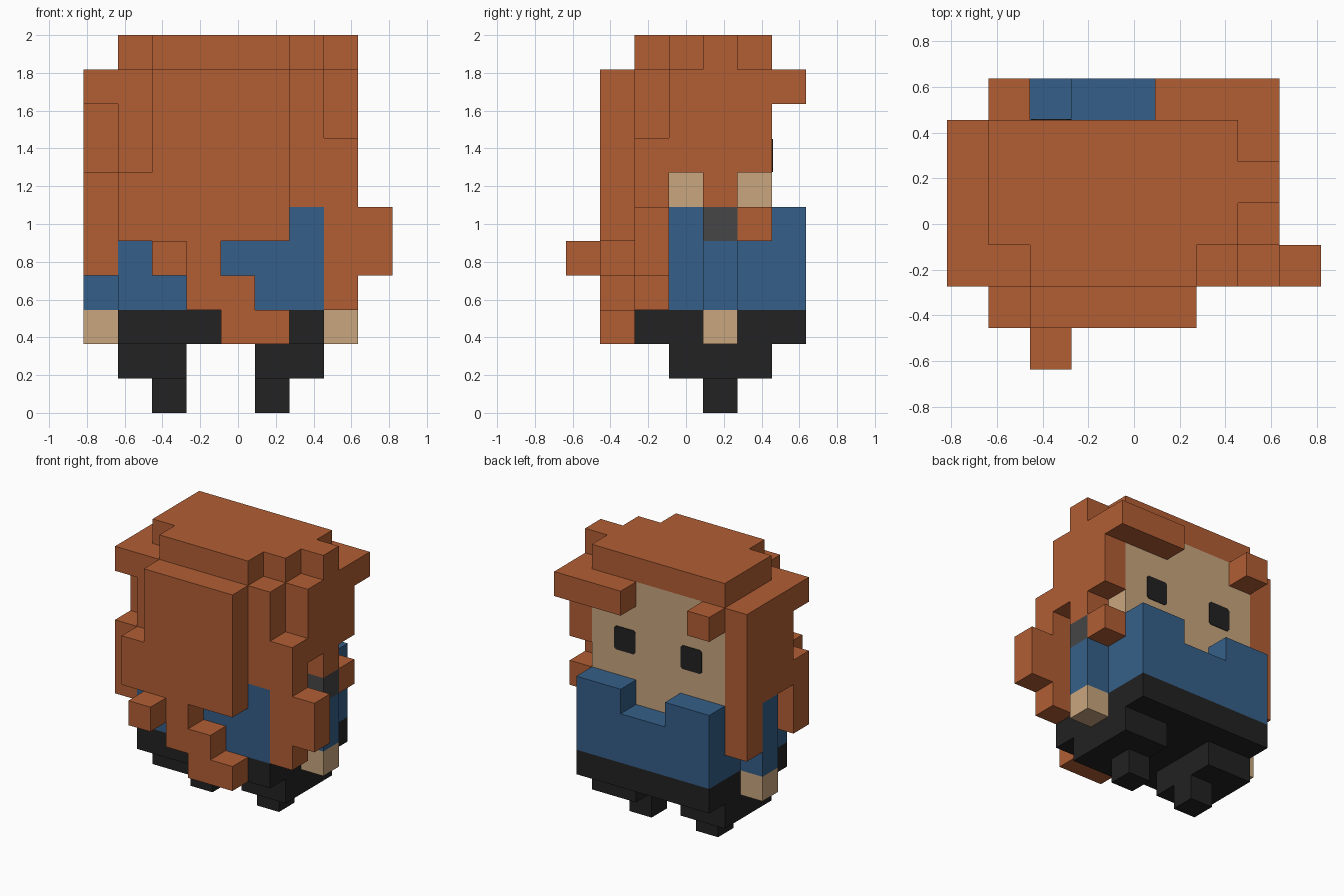
import bpy, bmesh
from itertools import product
from mathutils import Vector

if "Cube" in bpy.data.objects:
    bpy.data.objects.remove(bpy.data.objects["Cube"], do_unlink=True)

U = 2 / 11                          # edge of one building block
ORIGIN = Vector((-4.5, -3.5, 0))    # corner of the block grid


def material(name, hex_code):
    srgb = [int(hex_code[i:i + 2], 16) / 255 for i in (0, 2, 4)]
    colour = [c / 12.92 if c < 0.04 else ((c + 0.055) / 1.055) ** 2.4 for c in srgb] + [1]
    mat = bpy.data.materials.new(name)
    mat.use_nodes = True
    mat.diffuse_color = colour
    mat.node_tree.nodes["Principled BSDF"].inputs["Base Color"].default_value = colour
    return mat


GINGER = material("ginger_hair", "B25E34")
SKIN = material("skin", "C9A67F")
BLUE = material("blue_cloth", "355F89")
BLACK = material("black", "222222")
GREY = material("dark_grey", "464646")


def finish(name, bm, mat):
    bmesh.ops.recalc_face_normals(bm, faces=bm.faces)
    mesh = bpy.data.meshes.new(name)
    bm.to_mesh(mesh)
    bm.free()
    mesh.materials.append(mat)
    obj = bpy.data.objects.new(name, mesh)
    bpy.context.collection.objects.link(obj)
    return obj


def cells(box):
    x0, x1, y0, y1, z0, z1 = box
    return set(product(range(x0, x1), range(y0, y1), range(z0, z1)))


def part(name, mat, *boxes, cut=()):
    """Outer skin of a union of block ranges (x0, x1, y0, y1, z0, z1), less the cuts."""
    solid = set().union(*map(cells, boxes)).difference(*map(cells, cut))
    bm = bmesh.new()
    for cell in solid:
        for axis, side in product(range(3), (0, 1)):
            step = list(cell)
            step[axis] += 2 * side - 1
            if tuple(step) in solid:
                continue
            quad = []
            for a, b in ((0, 0), (1, 0), (1, 1), (0, 1)):
                p = Vector(cell)
                p[axis] += side
                p[(axis + 1) % 3] += a
                p[(axis + 2) % 3] += b
                quad.append(bm.verts.new((p + ORIGIN) * U))
            bm.faces.new(quad if side else quad[::-1])
    bmesh.ops.remove_doubles(bm, verts=bm.verts, dist=U / 100)
    bmesh.ops.dissolve_limit(bm, angle_limit=0.01, verts=bm.verts, edges=bm.edges)
    return finish(name, bm, mat)


# legs and feet
for side, x in (("right", 1), ("left", 5)):
    part(side + "_leg", BLACK, (x, x + 2, 3, 6, 1, 2))
part("right_foot", BLACK, (2, 3, 4, 5, 0, 1))
part("left_foot", BLACK, (5, 6, 4, 5, 0, 1))
part("trousers", BLACK, (1, 7, 2, 7, 2, 3))

# jumper with open collar, sleeves and hands
part("jumper", BLUE, (1, 7, 2, 7, 3, 6), cut=[(3, 5, 5, 7, 5, 6)])
part("right_sleeve", BLUE, (0, 1, 4, 5, 3, 6))
part("left_sleeve", BLUE, (7, 8, 4, 5, 3, 5))
part("left_shoulder_patch", GREY, (7, 8, 4, 5, 5, 6))
part("right_hand", SKIN, (0, 1, 4, 5, 2, 3))
part("left_hand", SKIN, (7, 8, 4, 5, 2, 3))

# head and neck
part("head", SKIN, (1, 7, 3, 6, 6, 10), (3, 5, 5, 6, 5, 6))

# hair: crown, back, sides and fringe
part("hair_crown", GINGER, (1, 7, 3, 6, 10, 11), (2, 6, 2, 3, 10, 11), (7, 8, 4, 5, 10, 11))
part("hair_back", GINGER, (1, 7, 2, 3, 6, 10), (2, 6, 1, 2, 5, 10), (1, 2, 1, 2, 5, 7))
part("hair_back_curl", GINGER, (3, 4, 1, 2, 3, 5), (4, 5, 1, 2, 3, 4), (4, 6, 1, 2, 2, 3))
part("hair_back_tuft", GINGER, (2, 3, 0, 1, 4, 5))
part("hair_right_side", GINGER, (0, 1, 3, 5, 6, 10), (0, 1, 5, 6, 4, 10),
     (0, 1, 2, 3, 4, 7), (0, 1, 2, 3, 9, 10))
part("hair_left_side", GINGER, (7, 8, 3, 6, 7, 10), (7, 8, 4, 5, 6, 7),
     (7, 8, 5, 6, 5, 6), (7, 8, 2, 3, 3, 8), (8, 9, 2, 3, 4, 6))
part("fringe_left", GINGER, (5, 8, 6, 7, 9, 10))
part("fringe_right", GINGER, (1, 2, 6, 7, 9, 10))


# eyes: thin plates with clipped corners
def eye(name, x):
    bm = bmesh.new()
    h, c = 0.48, 0.4
    ring = [(h, c), (c, h), (-c, h), (-h, c), (-h, -c), (-c, -h), (c, -h), (h, -c)]
    verts = [bm.verts.new((Vector((x + a, 6, 7.5 + b)) + ORIGIN) * U) for a, b in ring]
    face = bm.faces.new(verts)
    out = bmesh.ops.extrude_face_region(bm, geom=[face])["geom"]
    moved = [v for v in out if isinstance(v, bmesh.types.BMVert)]
    bmesh.ops.translate(bm, verts=moved, vec=(0, 0.005, 0))
    finish(name, bm, BLACK)


eye("right_eye", 2.5)
eye("left_eye", 5.5)
